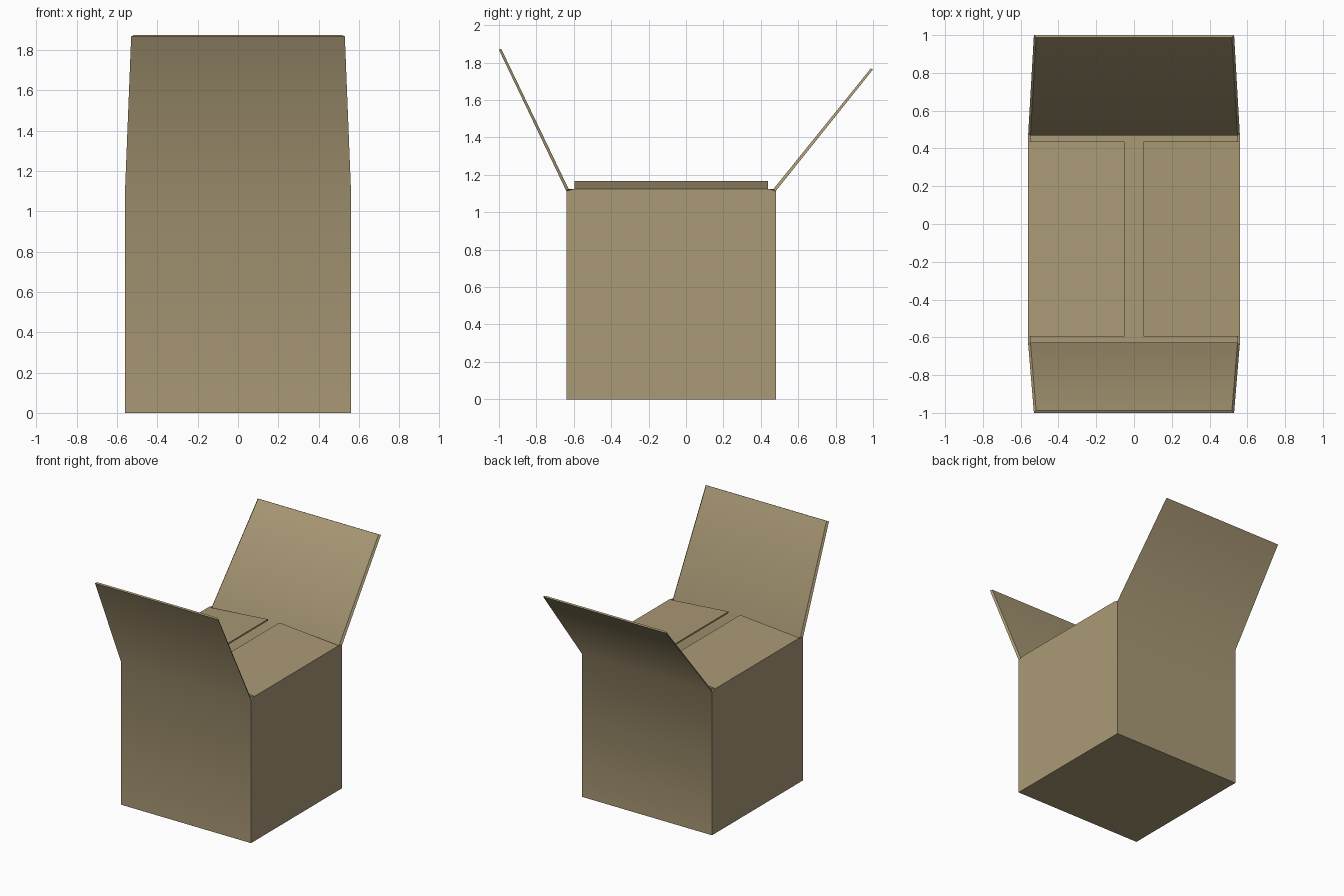
import bpy
import bmesh
import math

cube = bpy.data.objects.get("Cube")
if cube:
    bpy.data.objects.remove(cube, do_unlink=True)

# Cardboard colour
card = bpy.data.materials.new("brown cardboard")
card.use_nodes = True
colour = (0.40, 0.32, 0.18, 1)
card.diffuse_color = colour
bsdf = card.node_tree.nodes["Principled BSDF"]
bsdf.inputs["Base Color"].default_value = colour
bsdf.inputs["Roughness"].default_value = 0.9

HALF, FRONT, BACK, TOP = 0.56, -0.64, 0.48, 1.125
THICK = 0.012


def layer(bm, t):
    """One skin of the carton, pulled inwards by t."""
    faces = []
    v = {}

    def add(key, x, y, z):
        v[key] = bm.verts.new((x, y, z))

    def face(*keys):
        faces.append(bm.faces.new([v[k] for k in keys]))

    for s in (-1, 1):
        x = s * (HALF - t)
        # Wall corners and long flap tips
        for end, y, tip_y, tip_z in (("f", FRONT + t, -1 + t, 1.868),
                                     ("b", BACK - t, 1 - t, 1.763)):
            add(("floor", s, end), x, y, t)
            add(("top", s, end), x, y, TOP - THICK + t)
            add(("tip", s, end), s * (0.53 - t), tip_y, tip_z + t / 2)
        # Side flap hinge and inner edge, narrower than the wall
        for end, y in (("f", -0.595), ("b", 0.438)):
            add(("hinge", s, end), x, y, TOP - t)
            add(("edge", s, end), s * 0.05, y, 1.167 - t)
        face(("floor", s, "f"), ("floor", s, "b"), ("top", s, "b"),
             ("hinge", s, "b"), ("hinge", s, "f"), ("top", s, "f"))
        face(("hinge", s, "f"), ("hinge", s, "b"), ("edge", s, "b"), ("edge", s, "f"))

    # Floor, end walls and their long flaps
    face(("floor", -1, "f"), ("floor", 1, "f"), ("floor", 1, "b"), ("floor", -1, "b"))
    for end in "fb":
        for low, high in (("floor", "top"), ("top", "tip")):
            face((low, -1, end), (low, 1, end), (high, 1, end), (high, -1, end))
    return v, faces


# Outer and inner skins joined along the open edges
bm = bmesh.new()
outer, outer_faces = layer(bm, 0)
inner, inner_faces = layer(bm, THICK)
match = {outer[k]: inner[k] for k in outer}
for edge in [e for f in outer_faces for e in f.edges if e.is_boundary]:
    a, b = edge.verts
    bm.faces.new((a, b, match[b], match[a]))
bmesh.ops.recalc_face_normals(bm, faces=bm.faces)

mesh = bpy.data.meshes.new("open_carton")
bm.to_mesh(mesh)
bm.free()
mesh.materials.append(card)
carton = bpy.data.objects.new("open_carton", mesh)
bpy.context.collection.objects.link(carton)

# Soft bend at the long flap hinges, sharp corners elsewhere
bpy.ops.object.select_all(action="DESELECT")
carton.select_set(True)
bpy.context.view_layer.objects.active = carton
bpy.ops.object.shade_smooth_by_angle(angle=math.radians(50))
